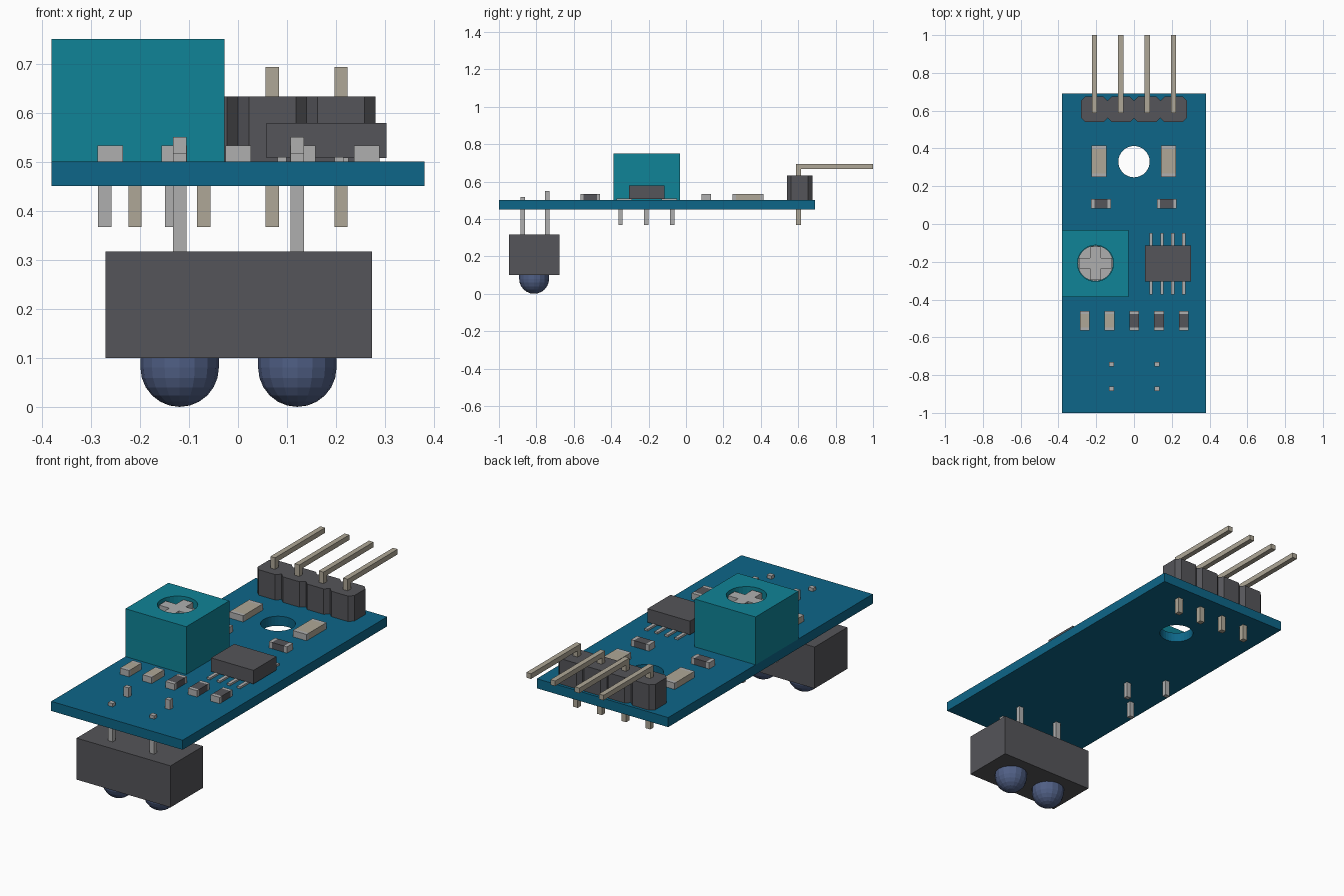
import bpy, bmesh, math
from mathutils import Matrix, Vector

if "Cube" in bpy.data.objects:
    bpy.data.objects.remove(bpy.data.objects["Cube"])


def mat(name, r, g, b):
    m = bpy.data.materials.new(name)
    m.diffuse_color = (r, g, b, 1)
    m.use_nodes = True
    m.node_tree.nodes["Principled BSDF"].inputs["Base Color"].default_value = m.diffuse_color
    return m


BOARD = mat("board_blue", 0.004, 0.133, 0.246)
TEAL = mat("teal", 0.005, 0.23, 0.31)
DARK = mat("dark_plastic", 0.09, 0.09, 0.1)
BEIGE = mat("warm_metal", 0.43, 0.39, 0.31)
METAL = mat("metal", 0.43, 0.43, 0.43)
LENS = mat("lens_blue", 0.08, 0.115, 0.235)


def finish(name, bm, material):
    bmesh.ops.recalc_face_normals(bm, faces=bm.faces)
    me = bpy.data.meshes.new(name)
    bm.to_mesh(me)
    bm.free()
    ob = bpy.data.objects.new(name, me)
    bpy.context.collection.objects.link(ob)
    if material:
        me.materials.append(material)
    return ob


def add_box(bm, x0, x1, y0, y1, z0, z1):
    c = Vector(((x0 + x1) / 2, (y0 + y1) / 2, (z0 + z1) / 2))
    s = Matrix.Diagonal((x1 - x0, y1 - y0, z1 - z0, 1))
    bmesh.ops.create_cube(bm, size=1, matrix=Matrix.Translation(c) @ s)


def box(name, material, *dims):
    bm = bmesh.new()
    add_box(bm, *dims)
    return finish(name, bm, material)


def prism(name, material, pts, offset):
    bm = bmesh.new()
    face = bm.faces.new([bm.verts.new(p) for p in pts])
    ext = bmesh.ops.extrude_face_region(bm, geom=[face])
    moved = [v for v in ext["geom"] if isinstance(v, bmesh.types.BMVert)]
    bmesh.ops.translate(bm, verts=moved, vec=offset)
    return finish(name, bm, material)


def disc(name, material, x, y, r, z0, z1, n=32):
    pts = [(x + r * math.cos(2 * math.pi * i / n), y + r * math.sin(2 * math.pi * i / n), z0)
           for i in range(n)]
    return prism(name, material, pts, (0, 0, z1 - z0))


def drill(ob, cutter):
    m = ob.modifiers.new("hole", 'BOOLEAN')
    m.operation, m.object, m.solver = 'DIFFERENCE', cutter, 'EXACT'
    bpy.context.view_layer.objects.active = ob
    bpy.ops.object.modifier_apply(modifier=m.name)
    bpy.data.objects.remove(cutter)


# Circuit board with mounting hole
board = box("circuit_board", BOARD, -0.38, 0.38, -1, 0.69, 0.45, 0.5)
drill(board, disc("hole_cutter", None, 0, 0.33, 0.083, 0.4, 0.6))

# Pin header: chamfered blocks and bent pins
for i in range(4):
    x, y, h, hy, c = -0.21 + 0.14 * i, 0.607, 0.07, 0.068, 0.022
    octagon = [(x - h + c, y - hy), (x + h - c, y - hy), (x + h, y - hy + c), (x + h, y + hy - c),
               (x + h - c, y + hy), (x - h + c, y + hy), (x - h, y + hy - c), (x - h, y - hy + c)]
    prism("header_block", DARK, [(a, b, 0.5) for a, b in octagon], (0, 0, 0.133))
    bend = [(0.587, 0.367), (0.614, 0.367), (0.614, 0.666), (1, 0.666), (1, 0.693), (0.587, 0.693)]
    prism("header_pin", BEIGE, [(x - 0.0135, a, b) for a, b in bend], (0.027, 0, 0))

# Trimmer: housing with round recess, cross-head screw, three pins
px, py = -0.204, -0.208
trimmer = box("trimmer_housing", TEAL, -0.38, -0.028, -0.387, -0.032, 0.5, 0.75)
drill(trimmer, disc("recess_cutter", None, px, py, 0.096, 0.69, 0.8))
disc("trimmer_screw", METAL, px, py, 0.094, 0.685, 0.705)
w, r = 0.028, 0.088
cross = [(-w, -r), (w, -r), (w, -w), (r, -w), (r, w), (w, w),
         (w, r), (-w, r), (-w, w), (-r, w), (-r, -w), (-w, -w)]
prism("screw_cross", METAL, [(px + a, py + b, 0.7) for a, b in cross], (0, 0, 0.035))
for x, y in ((-0.272, -0.35), (-0.135, -0.212), (-0.272, -0.074)):
    box("trimmer_pin", METAL, x - 0.0135, x + 0.0135, y - 0.0115, y + 0.0115, 0.367, 0.46)

# Chip and its leads
box("chip_body", DARK, 0.058, 0.303, -0.305, -0.115, 0.508, 0.579)
for i in range(4):
    x = 0.09 + 0.058 * i
    for s in (-1, 1):
        ys = sorted((-0.21 + s * 0.08, -0.21 + s * 0.162))
        bm = bmesh.new()
        add_box(bm, x - 0.009, x + 0.009, *ys, 0.5, 0.51)
        finish("chip_lead", bm, METAL)


# Surface-mount parts: body with two end caps along x or y
def chip_part(name, material, cap_mat, x, y, lx, ly, along, cap):
    z = 0.533
    hx, hy = lx / 2, ly / 2
    if along == 'x':
        box(name + "_body", material, x - hx + cap, x + hx - cap, y - hy, y + hy, 0.5, z)
    else:
        box(name + "_body", material, x - hx, x + hx, y - hy + cap, y + hy - cap, 0.5, z)
    for s in (-1, 1):
        if along == 'x':
            xs = sorted((x + s * hx, x + s * (hx - cap)))
            box(name + "_cap", cap_mat, *xs, y - hy, y + hy, 0.5, z)
        else:
            ys = sorted((y + s * hy, y + s * (hy - cap)))
            box(name + "_cap", cap_mat, x - hx, x + hx, *ys, 0.5, z)


for x in (-0.185, 0.182):
    chip_part("indicator", BEIGE, METAL, x, 0.332, 0.08, 0.165, 'y', 0.018)
for x in (-0.175, 0.173):
    chip_part("upper_resistor", DARK, METAL, x, 0.108, 0.104, 0.05, 'x', 0.017)
for i in range(5):
    kind, m = ("capacitor", BEIGE) if i < 2 else ("lower_resistor", DARK)
    chip_part(kind, m, METAL, -0.261 + 0.131 * i, -0.512, 0.052, 0.105, 'y', 0.017)

# Sensor hanging below the board: body, lenses, legs
box("sensor_body", DARK, -0.27, 0.273, -0.947, -0.677, 0.1, 0.317)
for x in (-0.119, 0.121):
    bm = bmesh.new()
    bmesh.ops.create_uvsphere(bm, u_segments=16, v_segments=12, radius=0.08)
    bmesh.ops.bisect_plane(bm, geom=bm.verts[:] + bm.edges[:] + bm.faces[:],
                           plane_co=(0, 0, 0), plane_no=(0, 0, 1), clear_outer=True)
    rim = [e for e in bm.edges if e.is_boundary]
    ext = bmesh.ops.extrude_edge_only(bm, edges=rim)
    bmesh.ops.translate(bm, vec=(0, 0, 0.025),
                        verts=[v for v in ext["geom"] if isinstance(v, bmesh.types.BMVert)])
    bmesh.ops.translate(bm, verts=bm.verts, vec=(x, -0.812, 0.08))
    finish("sensor_lens", bm, LENS)
    for y, top in ((-0.743, 0.55), (-0.872, 0.517)):
        box("sensor_leg", METAL, x - 0.0135, x + 0.0135, y - 0.012, y + 0.012, 0.31, top)
